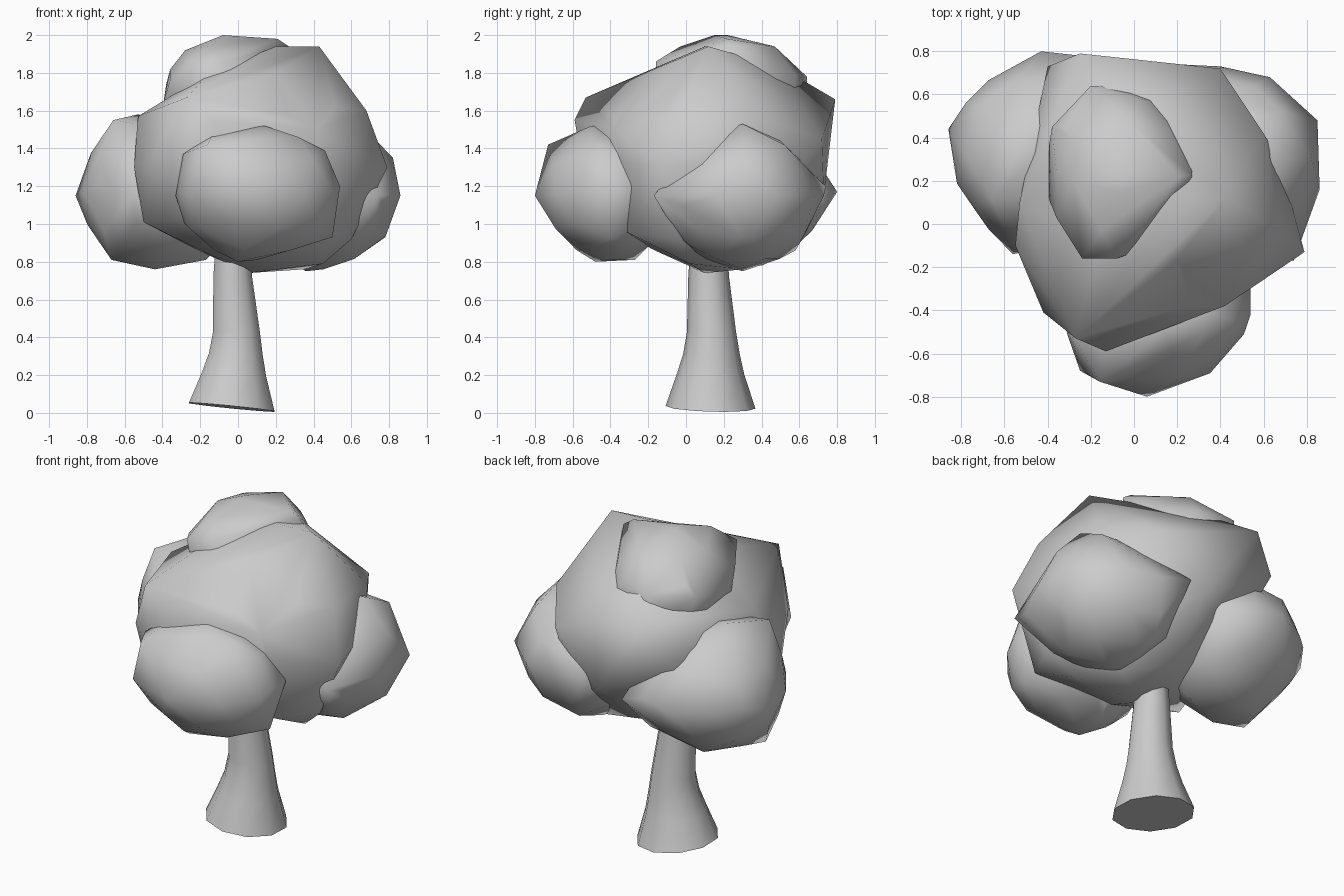
import bpy, bmesh, math
from mathutils import Vector


def finish(name, bm, angle):
    bmesh.ops.recalc_face_normals(bm, faces=bm.faces[:])
    mesh = bpy.data.meshes.new(name)
    bm.to_mesh(mesh)
    bm.free()
    ob = bpy.data.objects.new(name, mesh)
    bpy.context.collection.objects.link(ob)
    bpy.ops.object.select_all(action='DESELECT')
    ob.select_set(True)
    bpy.context.view_layer.objects.active = ob
    bpy.ops.object.shade_smooth_by_angle(angle=math.radians(angle))
    return ob


def clump(name, centre, radii, corners):
    """Coarse ellipsoid stretched over a few protruding corners."""
    bm = bmesh.new()
    bmesh.ops.create_icosphere(bm, subdivisions=2, radius=1)
    pts = [Vector([c + r * k for c, r, k in zip(centre, radii, v.co)]) for v in bm.verts]
    bm.clear()
    verts = [bm.verts.new(p) for p in pts + [Vector(p) for p in corners]]
    bmesh.ops.convex_hull(bm, input=verts)
    bmesh.ops.delete(bm, geom=[v for v in bm.verts if not v.link_faces], context='VERTS')
    return finish(name, bm, 80)


# Trunk: flared, slightly tilted at the base
SIDES = 10
bm = bmesh.new()
rings = []
for cx, cy, z, r, tilt in [(-.033, .13, .03, .238, .1), (-.022, .13, .2, .18, .05),
                           (-.012, .135, .31, .15, .02), (-.008, .135, .43, .13, 0),
                           (-.028, .12, .72, .108, 0), (-.025, .12, 1.0, .09, 0)]:
    ring = []
    for i in range(SIDES):
        a = math.tau * (i + .5) / SIDES
        dx, dy = r * math.cos(a), r * math.sin(a)
        ring.append(bm.verts.new((cx + dx, cy + dy, z - tilt * dx - tilt * .3 * dy)))
    rings.append(ring)
for lo, hi in zip(rings, rings[1:]):
    for i in range(SIDES):
        j = (i + 1) % SIDES
        bm.faces.new((lo[i], lo[j], hi[j], hi[i]))
bm.faces.new(rings[0])
bm.faces.new(rings[-1])
finish("trunk", bm, 50)

# Foliage: large central crown
clump("main_crown", (.1, .12, 1.33), (.6, .58, .55), [
    (.43, .12, 1.94), (.2, .1, 1.94), (-.02, .5, 1.83), (-.27, -.53, 1.67),
    (-.13, -.59, 1.55), (-.42, -.41, 1.35), (-.5, -.2, 1.01), (-.55, -.1, 1.3),
    (-.53, .1, 1.57), (-.4, .73, 1.45), (-.25, .79, 1.66), (.4, .72, 1.45),
    (.6, .42, 1.55), (.79, -.13, 1.3), (.68, -.03, 1.6), (.42, -.38, 1.5),
    (.48, -.3, .95), (.6, -.05, .92), (.45, .02, .79), (.05, .1, .74),
    (.35, .3, .76), (-.1, -.5, 1.05), (.1, .73, 1.15)])

# Foliage: side clumps
clump("left_clump", (-.43, .32, 1.17), (.41, .43, .39), [
    (-.86, .44, 1.15), (-.78, .56, 1.2), (-.43, .8, 1.17), (-.25, .78, 1.2),
    (-.56, -.14, 1.15), (-.74, .07, 1.2), (-.66, .12, 1.55), (-.53, .35, 1.58),
    (-.67, .17, .81), (-.44, .17, .76), (-.17, .25, .81), (-.06, .72, 1.12),
    (-.1, .5, .88), (-.45, .4, .78)])
clump("front_clump", (.1, -.4, 1.16), (.43, .36, .35), [
    (-.25, -.68, 1.15), (.06, -.8, 1.15), (.34, -.65, 1.15), (.54, -.42, 1.2),
    (.5, -.4, .93), (-.16, -.73, 1.42), (.14, -.5, 1.52), (-.13, -.5, 1.48),
    (0, -.48, .8), (-.33, -.4, 1.15), (-.29, -.5, 1.37), (-.26, -.5, .98),
    (.32, -.5, 1.46), (.46, -.45, 1.39), (.02, -.27, .81), (.54, -.3, 1.2)])
clump("right_clump", (.45, .29, 1.13), (.39, .41, .37), [
    (.86, .16, 1.15), (.85, .48, 1.15), (.63, .68, 1.15), (.4, .73, 1.15),
    (.78, -.02, 1.1), (.82, .3, 1.35), (.78, .35, .93), (.36, .3, .75),
    (.65, .3, 1.53), (.68, .52, 1.42), (.74, -.17, 1.15), (.62, .03, .88),
    (.2, .74, 1.2), (.33, .58, .86)])

# Foliage: cap on top
clump("top_clump", (-.07, .24, 1.65), (.34, .4, .32), [
    (-.08, .15, 2.0), (-.08, .22, 2.0), (.21, .22, 1.98), (.27, .23, 1.94),
    (-.28, .2, 1.92), (-.38, .45, 1.74), (-.2, .64, 1.78), (-.15, -.03, 1.94),
    (-.02, .47, 1.94), (-.24, -.16, 1.83), (-.08, -.16, 1.86), (-.36, .03, 1.76)])
